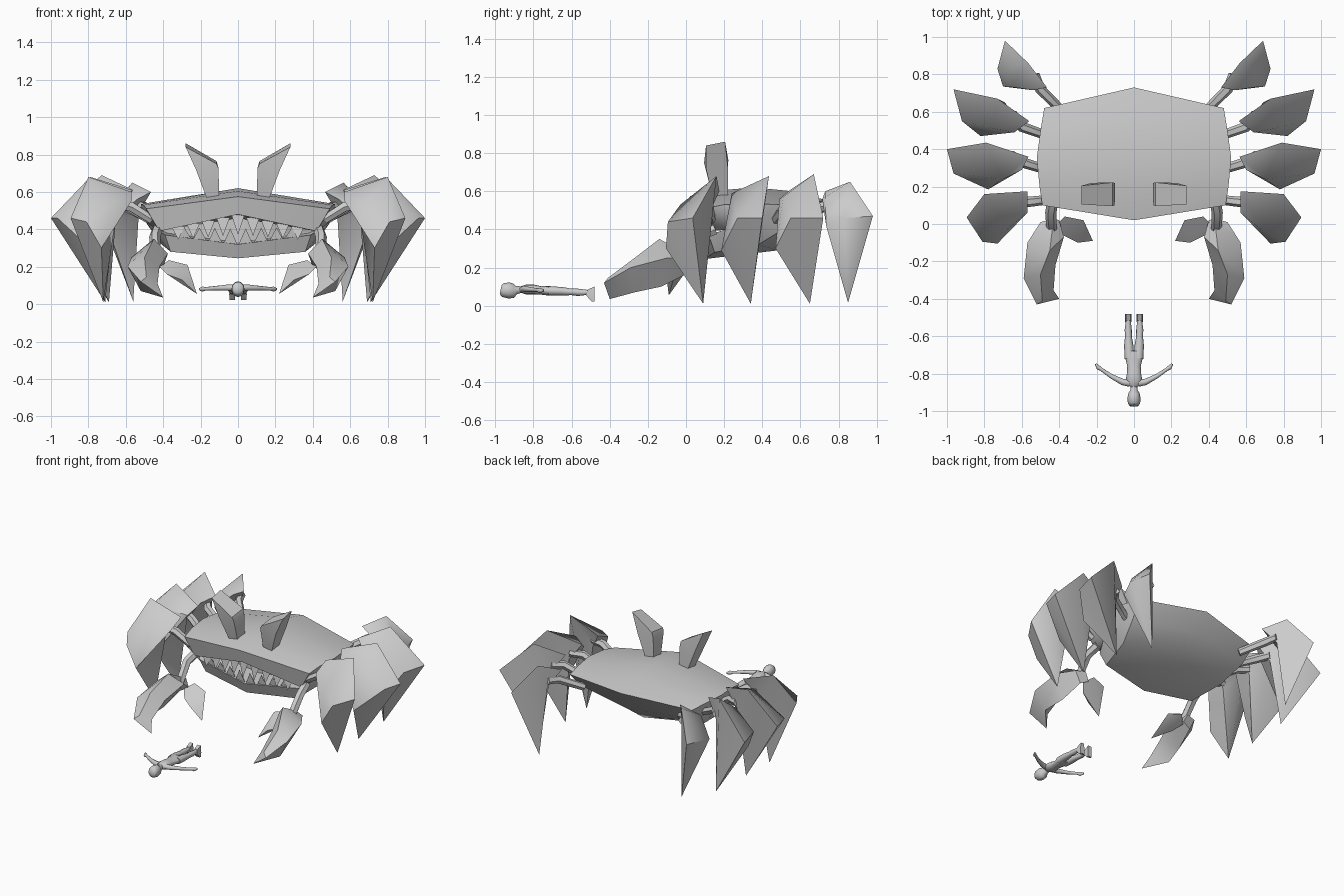
import bpy, bmesh, math
from mathutils import Vector

GREY = bpy.data.materials.new("stone_grey")
GREY.diffuse_color = (0.6, 0.6, 0.6, 1)


def make(name, verts, faces, mirror=False, angle=40, hull=False):
    """Mesh object with consistent normals, optional mirroring over x."""
    bm = bmesh.new()
    vs = [bm.verts.new(v) for v in verts]
    if hull:
        bmesh.ops.convex_hull(bm, input=vs)
    else:
        for f in faces:
            bm.faces.new([vs[i] for i in f])
    bmesh.ops.recalc_face_normals(bm, faces=bm.faces)
    me = bpy.data.meshes.new(name)
    bm.to_mesh(me)
    bm.free()
    me.materials.append(GREY)
    ob = bpy.data.objects.new(name, me)
    bpy.context.collection.objects.link(ob)
    bpy.ops.object.select_all(action='DESELECT')
    ob.select_set(True)
    bpy.context.view_layer.objects.active = ob
    bpy.ops.object.shade_smooth_by_angle(angle=math.radians(angle))
    if mirror:
        ob.modifiers.new("mirror", 'MIRROR')
    return ob


def loft(name, rings, **kw):
    """Closed skin through rings of equal point count."""
    n = len(rings[0])
    verts = [p for r in rings for p in r]
    faces = [(k * n + i, k * n + (i + 1) % n, (k + 1) * n + (i + 1) % n, (k + 1) * n + i)
             for k in range(len(rings) - 1) for i in range(n)]
    faces += [tuple(range(n)), tuple(range(len(verts) - n, len(verts)))]
    return make(name, verts, faces, **kw)


def tube(name, path, sides=8, **kw):
    """Path points are (x, y, z, side radius, upright radius)."""
    pts = [Vector(p[:3]) for p in path]
    rings = []
    for i, p in enumerate(path):
        d = (pts[min(i + 1, len(pts) - 1)] - pts[max(i - 1, 0)]).normalized()
        side = d.cross(Vector((0, 0, 1)))
        side = side.normalized() if side.length > 0.01 else Vector((1, 0, 0))
        up = side.cross(d)
        rings.append([pts[i] + side * (p[3] * math.cos(a)) + up * (p[4] * math.sin(a))
                      for a in (2 * math.pi * k / sides for k in range(sides))])
    return loft(name, rings, **kw)


# Shell: low dome with a sharp rim all round, bowl below, mouth cut into the front
middle = [(0, .02, .575), (0, .17, .605), (0, .36, .62), (0, .56, .60), (0, .73, .555),
          (0, .66, .42), (0, .48, .29), (0, .10, .245), (0, .07, .32), (0, .24, .33),
          (0, .24, .46), (0, .05, .48)]
side = [(.49, .10, .51), (.505, .20, .53), (.52, .35, .535), (.50, .50, .53), (.48, .62, .52),
        (.46, .54, .42), (.41, .38, .32), (.36, .15, .28), (.39, .12, .37), (.38, .24, .38),
        (.39, .24, .40), (.42, .11, .39)]
other = [(-x, y, z) for x, y, z in side]
n = len(middle)
faces = [(k * n + i, k * n + (i + 1) % n, (k + 1) * n + (i + 1) % n, (k + 1) * n + i)
         for k in range(2) for i in range(n)]
for k, hub in ((0, 3 * n), (2, 3 * n + 1)):
    faces += [(k * n + i, k * n + (i + 1) % n, hub) for i in range(n)]
make("shell", other + middle + side + [(-.495, .32, .44), (.495, .32, .44)], faces, angle=48)


# Teeth along both lips
def teeth(name, count, reach, y0, y1, zmid, zside, height):
    verts, faces = [], []
    w = reach / count
    for i in range(count):
        x = -reach + w * (2 * i + 1)
        t = abs(x) / .4
        y, z, h = y0 + (y1 - y0) * t, zmid + (zside - zmid) * t, height * (1 - .45 * t)
        b = len(verts)
        verts += [(x - w * .9, y + .02, z), (x + w * .9, y + .02, z), (x, y + .06, z),
                  (x, y + .01, z + h)]
        faces += [(b, b + 1, b + 3), (b + 1, b + 2, b + 3), (b + 2, b, b + 3), (b, b + 2, b + 1)]
    make(name, verts, faces)


teeth("upper_teeth", 9, .36, .045, .10, .48, .40, -.11)
teeth("lower_teeth", 8, .33, .06, .11, .315, .365, .09)

# Flared eye stalks
loft("eye_stalk", [
    [(.10, .14, .57), (.165, .14, .56), (.165, .22, .57), (.10, .22, .58)],
    [(.105, .10, .73), (.225, .105, .72), (.225, .22, .72), (.105, .22, .73)],
    [(.115, .095, .75), (.28, .105, .84), (.28, .205, .86), (.115, .222, .765)]],
    mirror=True, angle=25)

# Leg blades: nine corners each, sharing one face layout
# order: base back, base front, peak, shoulder, elbow back, elbow front, flank, tip, inner
blade_faces = [(0, 2, 3, 1), (2, 4, 5, 3), (3, 5, 6), (5, 7, 6), (5, 4, 7), (0, 8, 2),
               (2, 8, 7), (2, 7, 4), (8, 6, 7), (1, 3, 6), (0, 1, 8), (1, 6, 8)]
legs = [
    [(.57, .175, .60), (.57, .06, .55), (.80, .16, .68), (.68, -.03, .53), (.895, .035, .46),
     (.81, -.095, .44), (.73, -.105, .30), (.72, .09, .01), (.65, .12, .48)],
    [(.565, .36, .61), (.60, .29, .56), (.79, .435, .68), (.70, .24, .59), (1.0, .40, .46),
     (.965, .27, .46), (.78, .185, .29), (.71, .34, .01), (.66, .37, .49)],
    [(.56, .55, .61), (.64, .49, .56), (.73, .67, .69), (.75, .51, .57), (.965, .72, .46),
     (.92, .55, .46), (.82, .47, .30), (.69, .65, .01), (.65, .59, .49)],
    [(.465, .73, .60), (.54, .715, .56), (.565, .86, .65), (.63, .73, .57), (.69, .98, .47),
     (.73, .83, .46), (.70, .735, .42), (.56, .85, .015), (.53, .80, .49)]]
hips = [(.46, .13), (.47, .29), (.46, .47), (.38, .60)]
for i, (pts, (hx, hy)) in enumerate(zip(legs, hips)):
    make(f"leg_blade_{i + 1}", pts, blade_faces, mirror=True, angle=55)
    base = (Vector(pts[0]) + Vector(pts[1])) / 2
    inner = Vector(pts[8])
    tube(f"leg_stalk_{i + 1}", [(hx, hy, .45, .025, .025), (base.x, base.y, .52, .028, .028),
                                (inner.x, inner.y, .53, .025, .025)], sides=6, mirror=True)

# Claw arms, large claws and small pincers
tube("claw_arm", [(.43, .15, .40, .03, .03), (.445, .06, .36, .03, .03),
                  (.44, -.03, .24, .028, .028)], sides=6, mirror=True)
loft("claw", [
    [(.43, .03, .26), (.50, .01, .25), (.46, .01, .17), (.40, .02, .20)],
    [(.45, -.14, .35), (.57, -.10, .25), (.49, -.13, .10), (.375, -.07, .27)],
    [(.50, -.27, .25), (.59, -.29, .20), (.52, -.27, .07), (.42, -.22, .20)],
    [(.49, -.41, .145), (.52, -.43, .12), (.40, -.40, .035), (.43, -.355, .11)]],
    mirror=True, angle=50)
make("pincer", [(.42, -.01, .20), (.37, .04, .235), (.38, -.06, .16), (.27, .02, .21),
                (.30, -.10, .13), (.22, -.09, .055)], [], mirror=True, hull=True)

# Small lying figure, head towards the front
tube("figure_torso", [(0, -.875, .085, .014, .014), (0, -.862, .085, .03, .018),
                      (0, -.84, .085, .046, .026), (0, -.80, .085, .038, .026),
                      (0, -.76, .08, .036, .022), (0, -.72, .078, .046, .025),
                      (0, -.68, .078, .046, .02)], sides=12, angle=60)
tube("figure_head", [(0, -.972, .085, .024, .025), (0, -.958, .082, .033, .037),
                     (0, -.93, .08, .035, .042), (0, -.905, .078, .030, .038),
                     (0, -.89, .082, .02, .022), (0, -.86, .085, .016, .016)],
     sides=12, angle=60)
tube("figure_arm", [(.025, -.85, .088, .02, .018), (.06, -.845, .088, .017, .016),
                    (.12, -.815, .085, .012, .012), (.175, -.777, .082, .009, .009),
                    (.19, -.768, .08, .012, .014), (.205, -.748, .08, .005, .007)],
     mirror=True, angle=60)
tube("figure_leg", [(.024, -.72, .078, .026, .024), (.028, -.65, .076, .025, .022),
                    (.030, -.60, .072, .018, .017), (.031, -.565, .07, .019, .019),
                    (.030, -.51, .07, .012, .012), (.030, -.485, .07, .012, .014)],
     mirror=True, angle=60)
loft("figure_foot", [
    [(.018, -.515, .085), (.043, -.515, .085), (.043, -.48, .10), (.018, -.48, .10)],
    [(.014, -.525, .055), (.047, -.525, .055), (.047, -.48, .055), (.014, -.48, .055)],
    [(.016, -.495, .022), (.046, -.495, .022), (.046, -.48, .022), (.016, -.48, .022)]],
    mirror=True)
